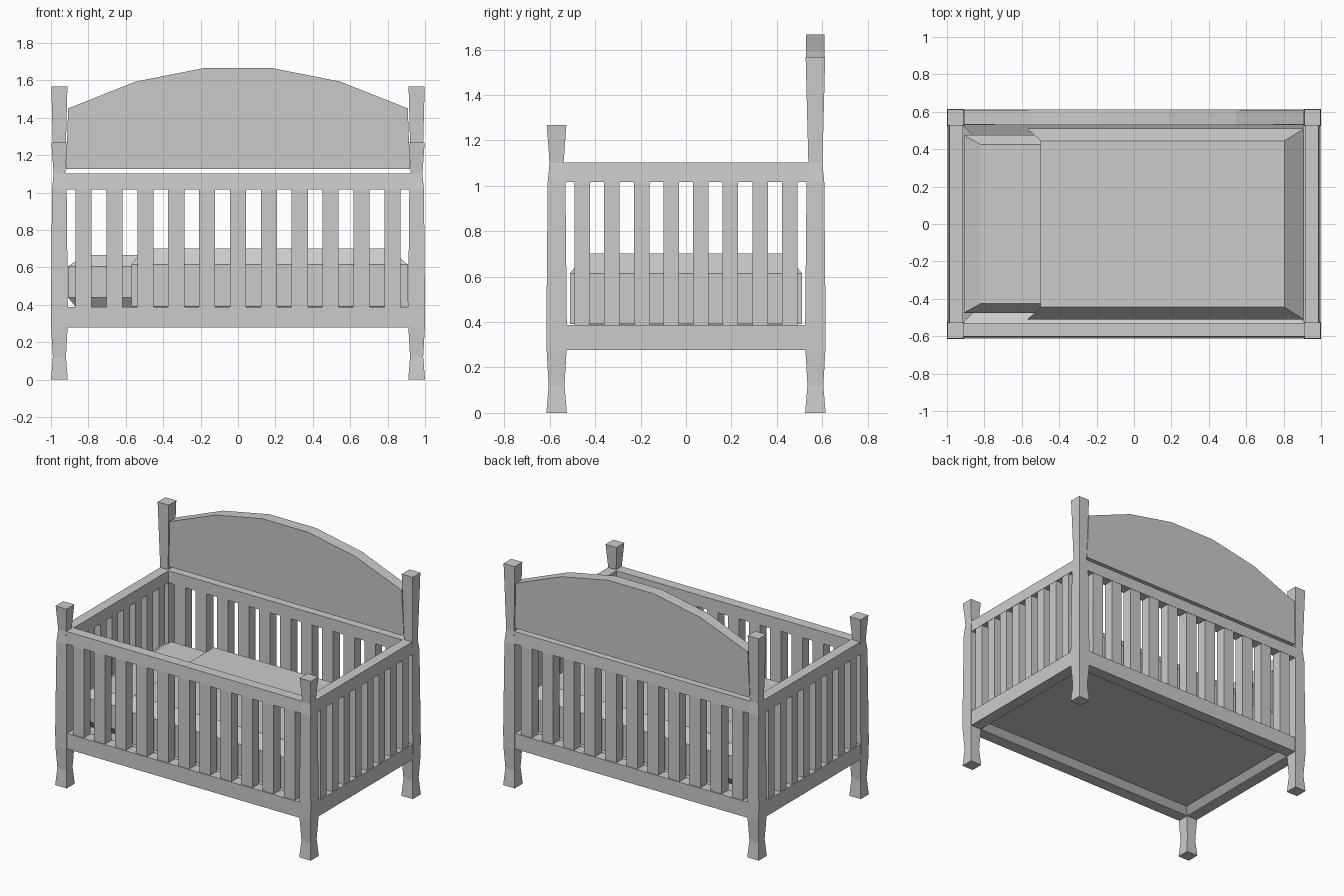
import bpy, bmesh

if "Cube" in bpy.data.objects:
    bpy.data.objects.remove(bpy.data.objects["Cube"], do_unlink=True)

grey = bpy.data.materials.new("plain grey")
grey.use_nodes = True
colour = (0.6, 0.6, 0.6, 1)
grey.diffuse_color = colour
grey.node_tree.nodes["Principled BSDF"].inputs["Base Color"].default_value = colour


def finish(name, bm):
    bmesh.ops.recalc_face_normals(bm, faces=bm.faces)
    mesh = bpy.data.meshes.new(name)
    bm.to_mesh(mesh)
    bm.free()
    mesh.materials.append(grey)
    obj = bpy.data.objects.new(name, mesh)
    bpy.context.collection.objects.link(obj)
    return obj


def stack(name, rings):
    """Loft rectangles given as (x0, x1, y0, y1, z), capped at both ends."""
    bm = bmesh.new()
    loops = []
    for x0, x1, y0, y1, z in rings:
        corners = ((x0, y0), (x1, y0), (x1, y1), (x0, y1))
        loops.append([bm.verts.new((x, y, z)) for x, y in corners])
    for low, high in zip(loops, loops[1:]):
        for i in range(4):
            j = (i + 1) % 4
            bm.faces.new((low[i], low[j], high[j], high[i]))
    bm.faces.new(loops[0])
    bm.faces.new(loops[-1])
    return finish(name, bm)


def box(name, x0, x1, y0, y1, z0, z1):
    return stack(name, [(x0, x1, y0, y1, z0), (x0, x1, y0, y1, z1)])


PX, PY = 0.955, 0.57            # post centres
LOW, LOW_TOP = 0.278, 0.388     # lower rail heights
HIGH, HIGH_TOP = 1.017, 1.102   # upper rail heights

# Corner posts with waisted feet, tapering upward to flared tops
for sx, side in ((-1, "right"), (1, "left")):
    for sy, end, top in ((-1, "front", 1.267), (1, "back", 1.567)):
        profile = [(0, 0.045), (0.12, 0.035), (LOW, 0.044), (LOW_TOP, 0.045),
                   (HIGH, 0.039), (HIGH_TOP, 0.031), (top, 0.043)]
        stack(f"{end}_{side}_post",
              [(sx * PX - h, sx * PX + h, sy * PY - h, sy * PY + h, z)
               for z, h in profile])

# Rails between the posts, the upper ones narrowing and leaning in slightly
for label, levels in (("lower", ((LOW, 0.042, 0), (LOW_TOP, 0.042, 0))),
                      ("upper", ((HIGH, 0.039, 0.002), (HIGH_TOP, 0.036, 0.005)))):
    for s, end, side in ((-1, "front", "right"), (1, "back", "left")):
        stack(f"{end}_{label}_rail",
              [(-0.925, 0.925, s * (PY - lean) - h, s * (PY - lean) + h, z)
               for z, h, lean in levels])
        stack(f"{side}_{label}_rail",
              [(s * (PX - lean) - h, s * (PX - lean) + h, -0.54, 0.54, z)
               for z, h, lean in levels])

# Slats on all four sides, nearly as deep as the rails
D = 0.037
for s, end, side in ((-1, "front", "right"), (1, "back", "left")):
    cx, cy = s * (PX - 0.002), s * (PY - 0.002)
    for i in range(11):
        x = (i - 5) * 0.165
        box(f"{end}_slat", x - 0.043, x + 0.043, cy - D, cy + D, LOW_TOP, HIGH)
    for i in range(8):
        y = (i - 3.5) * 0.1305
        box(f"{side}_slat", cx - D, cx + D, y - 0.034, y + 0.034, LOW_TOP, HIGH)

# Arched headboard standing free between the posts, thinner toward its lower edge
arch = [(0.919, 1.125, 0.029), (0.908, 1.45, 0.038), (0.545, 1.594, 0.041),
        (0.18, 1.666, 0.041)]
outline = arch + [(-x, z, h) for x, z, h in reversed(arch)]
bm = bmesh.new()
sides = []
for s in (-1, 1):
    sides.append([bm.verts.new((x, PY + s * h, z)) for x, z, h in outline])
    bm.faces.new(sides[-1])
for i in range(len(outline)):
    j = (i + 1) % len(outline)
    bm.faces.new((sides[0][i], sides[0][j], sides[1][j], sides[1][i]))
finish("headboard", bm)

# Base board, dished above and coved below
stack("base_board", [(-0.873, 0.873, -0.488, 0.488, 0.322), (-0.914, 0.914, -0.529, 0.529, 0.28),
                     (-0.914, 0.914, -0.529, 0.529, 0.386), (-0.85, 0.85, -0.465, 0.465, 0.355)])

# Mattress with chamfered top and bottom
stack("mattress", [(-0.86, 0.86, -0.43, 0.43, 0.38), (-0.91, 0.895, -0.475, 0.475, 0.44),
                   (-0.91, 0.895, -0.475, 0.475, 0.605), (-0.82, 0.8, -0.425, 0.425, 0.665)])

# Blanket shell, open at the head end and underneath
bm = bmesh.new()
loops = []
for x0, x1, y, z in ((-0.57, 0.908, 0.51, 0.392), (-0.57, 0.908, 0.51, 0.615),
                     (-0.5, 0.805, 0.445, 0.702)):
    loops.append([bm.verts.new(p) for p in
                  ((x0, -y, z), (x1, -y, z), (x1, y, z), (x0, y, z))])
for low, high in zip(loops, loops[1:]):
    for i in range(3):
        bm.faces.new((low[i], low[i + 1], high[i + 1], high[i]))
bm.faces.new(loops[-1])
finish("blanket", bm)
